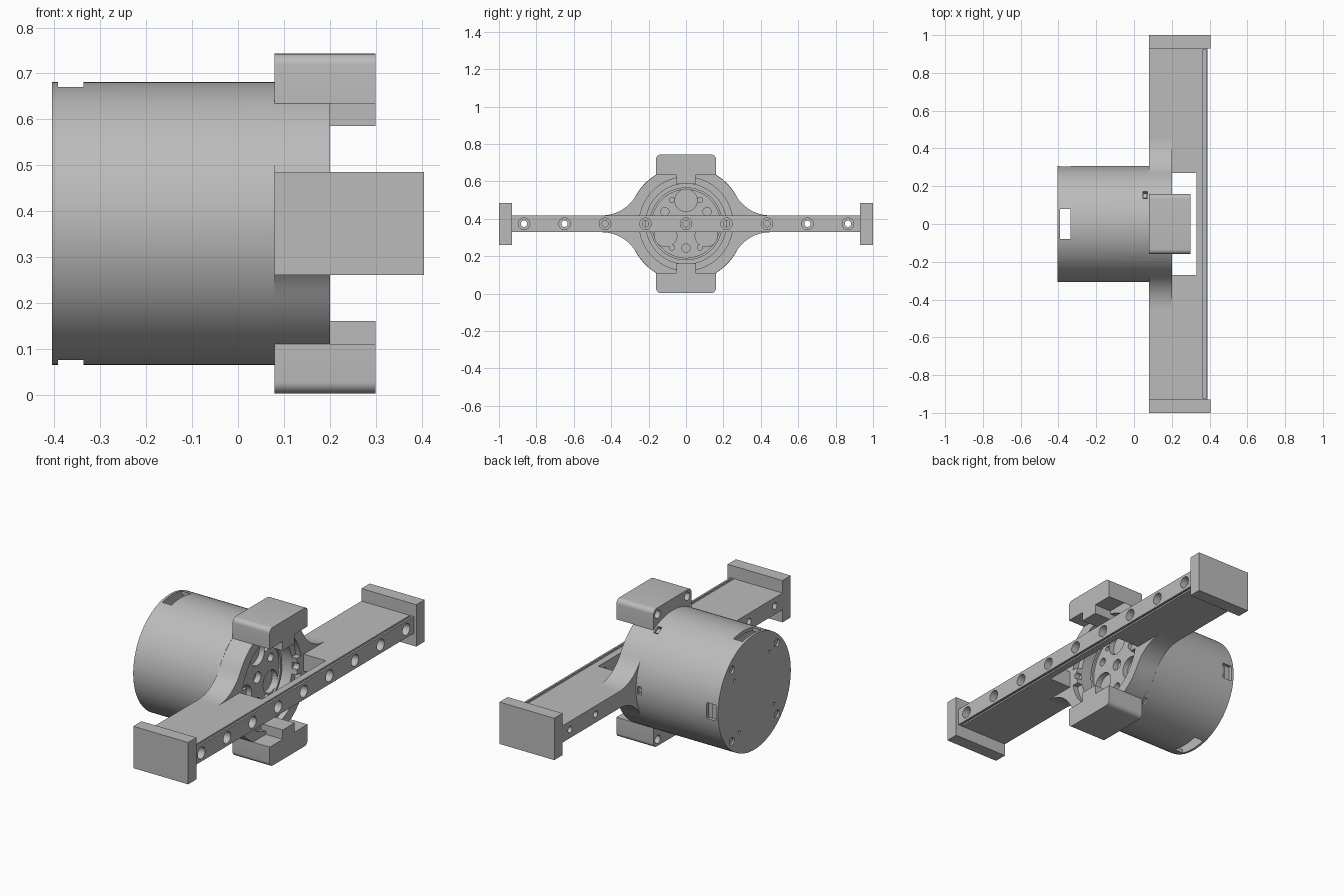
import bpy, bmesh
from math import sin, cos, pi, radians, atan2, hypot
from mathutils import Matrix, Vector

if "Cube" in bpy.data.objects:
    bpy.data.objects.remove(bpy.data.objects["Cube"])

CZ = 0.373      # height of the main axis
R = 0.308       # drum radius
BACK, SEAT = -0.405, 0.08

grey = bpy.data.materials.new("plain grey")
grey.use_nodes = True
grey.diffuse_color = (0.5, 0.5, 0.5, 1)
grey.node_tree.nodes["Principled BSDF"].inputs["Base Color"].default_value = (0.5, 0.5, 0.5, 1)


def finish(name, bm):
    bmesh.ops.recalc_face_normals(bm, faces=bm.faces)
    mesh = bpy.data.meshes.new(name)
    bm.to_mesh(mesh)
    bm.free()
    mesh.materials.append(grey)
    ob = bpy.data.objects.new(name, mesh)
    bpy.context.collection.objects.link(ob)
    return ob


def box(name, x, y, z, turn=0):
    """Box from ranges; z is measured from the axis, turn is about the axis."""
    bm = bmesh.new()
    bmesh.ops.create_cube(bm, size=1)
    for v in bm.verts:
        v.co = Vector([lo + (c + 0.5) * (hi - lo) for c, (lo, hi) in zip(v.co, (x, y, z))])
    bm.transform(Matrix.Translation((0, 0, CZ)) @ Matrix.Rotation(turn, 4, 'X'))
    return finish(name, bm)


def prism(name, outline, x0, x1):
    """Extrude a (y, z) outline along x."""
    bm = bmesh.new()
    face = bm.faces.new([bm.verts.new((x0, y, z + CZ)) for y, z in outline])
    new = bmesh.ops.extrude_face_region(bm, geom=[face])["geom"]
    bmesh.ops.translate(bm, vec=(x1 - x0, 0, 0),
                        verts=[g for g in new if isinstance(g, bmesh.types.BMVert)])
    return finish(name, bm)


def disc(name, x0, x1, r, y=0, z=0, n=24):
    ring = [(y + r * cos(2 * pi * i / n), z + r * sin(2 * pi * i / n)) for i in range(n)]
    return prism(name, ring, x0, x1)


def cut(target, cutters):
    for c in cutters:
        c.hide_render = True
        mod = target.modifiers.new("cut", 'BOOLEAN')
        mod.object, mod.operation, mod.solver = c, 'DIFFERENCE', 'EXACT'
    dg = bpy.context.evaluated_depsgraph_get()
    mesh = bpy.data.meshes.new_from_object(target.evaluated_get(dg))
    target.modifiers.clear()
    target.data = mesh
    for c in cutters:
        bpy.data.objects.remove(c)


def smooth(ob):
    bpy.ops.object.select_all(action='DESELECT')
    ob.select_set(True)
    bpy.context.view_layer.objects.active = ob
    bpy.ops.object.shade_smooth_by_angle(angle=radians(30))


def polar(r, deg):
    return r * cos(radians(deg)), r * sin(radians(deg))


# Drum shell, with rear windows, clip sockets and screw holes in the back
drum = disc("drum_shell", BACK, SEAT, R, n=96)
cutters = [disc("bore", BACK + 0.012, SEAT + 0.01, R - 0.018, n=96)]
for k in range(4):
    cutters.append(box("window", (-0.392, -0.337), (0.24, 0.33),
                       (-0.043, 0.043) if k % 2 == 0 else (-0.08, 0.08), k * pi / 2))
    y, z = polar(0.27, 45 + 90 * k)
    cutters.append(disc("screw_hole", BACK - 0.01, BACK + 0.01, 0.02, y, z))
    y, z = polar(0.21, 37 + 90 * k)
    cutters.append(disc("pin_hole", BACK - 0.01, BACK + 0.008, 0.008, y, z, 12))
for k in range(6):
    cutters.append(box("socket", (0.047, 0.072), (0.27, 0.33), (-0.021, 0.021), k * pi / 3))
cut(drum, cutters)
smooth(drum)

# Clip tabs inside the sockets, and blocks behind the side windows
for k in range(6):
    box("clip_tab", (0.05, 0.068), (0.26, 0.3), (-0.013, 0.013), k * pi / 3)
for s in (0, pi):
    box("side_window_block", (-0.391, -0.36), (0.24, 0.288), (-0.05, 0.05), s)
    box("side_window_backing", (-0.36, -0.33), (0.24, 0.28), (-0.05, 0.05), s)

# Motor body and its drilled output face
motor = disc("motor_body", -0.32, 0.085, 0.287, n=64)
smooth(motor)
rotor = disc("output_face", 0.08, 0.125, 0.195, n=64)
holes = [disc("groove_cut", 0.115, 0.14, 0.182, n=64)]
for k in range(3):
    holes.append(disc("large_hole", 0.0, 0.2, 0.06, *polar(0.125, 90 + 120 * k)))
    holes.append(disc("small_hole", 0.0, 0.2, 0.022, *polar(0.13, 30 + 120 * k)))
for sy in (-1, 1):
    for sz in (-1, 1):
        holes.append(disc("screw_hole", 0.09, 0.2, 0.014, sy * 0.075, sz * 0.127))
holes.append(disc("centre_hole", 0.0, 0.2, 0.03))
cut(rotor, holes)
smooth(rotor)

# Hub ring whose outline sweeps into the beam with a concave fillet
F = 0.21
cy, cz = 0.45, 0.045 + F
start = atan2(cz, cy)
quarter = [(cy + F * cos(a), cz + F * sin(a)) for a in
           [-pi / 2 + (start - pi / 2) * i / 14 for i in range(15)]]
quarter += [(0.307 * cos(a), 0.307 * sin(a)) for a in
            [start + (pi / 2 - start) * i / 16 for i in range(1, 17)]]
half = quarter + [(-y, z) for y, z in quarter[-2::-1]]
hub = prism("hub_ring", half + [(y, -z) for y, z in half[::-1]], SEAT, 0.2)
cut(hub, [disc("hub_bore", 0.0, 0.3, 0.215, n=64),
          disc("hub_step", 0.17, 0.3, 0.25, n=64)])
smooth(hub)

# Beam with open centre, rail grooves and counterbored holes
beam = box("beam", (SEAT, 0.39), (-0.94, 0.94), (-0.045, 0.045))
cutters = [box("centre_gap", (0.2, 0.33), (-0.27, 0.27), (-0.1, 0.1)),
           disc("beam_bore", 0.0, 0.21, 0.215, n=64)]
for z in ((0.037, 0.1), (-0.1, -0.037)):
    cutters.append(box("rail_groove", (0.366, 0.38), (-0.925, 0.925), z))
for k in range(-4, 5):
    y = k * 0.2165
    cutters.append(disc("counterbore", 0.35, 0.42, 0.031, y))
    cutters.append(disc("bolt_hole", 0.0, 0.36, 0.017, y))
cut(beam, cutters)
smooth(beam)

# End blocks
for side, s in (("left", 0), ("right", pi)):
    box("end_block_" + side, (SEAT, 0.405), (0.93, 1.0), (-0.112, 0.112), s)

# Upper and lower T-shaped pads with rounded outer corners
for name, s in (("upper", 1), ("lower", -1)):
    r, w, top, low = 0.025, 0.16, 0.37, 0.262
    pts = [(0.05, 0.212), (0.05, low), (w, low)]
    pts += [(w - r + r * cos(a), top - r + r * sin(a)) for a in [pi / 2 * i / 6 for i in range(7)]]
    pts += [(-y, z) for y, z in pts[::-1]]
    pad = prism(name + "_pad", [(y, z * s) for y, z in pts], SEAT, 0.3)
    cut(pad, [disc("pad_hole", 0.0, 0.2, 0.022, sy * 0.125, s * 0.335) for sy in (-1, 1)])
    smooth(pad)
